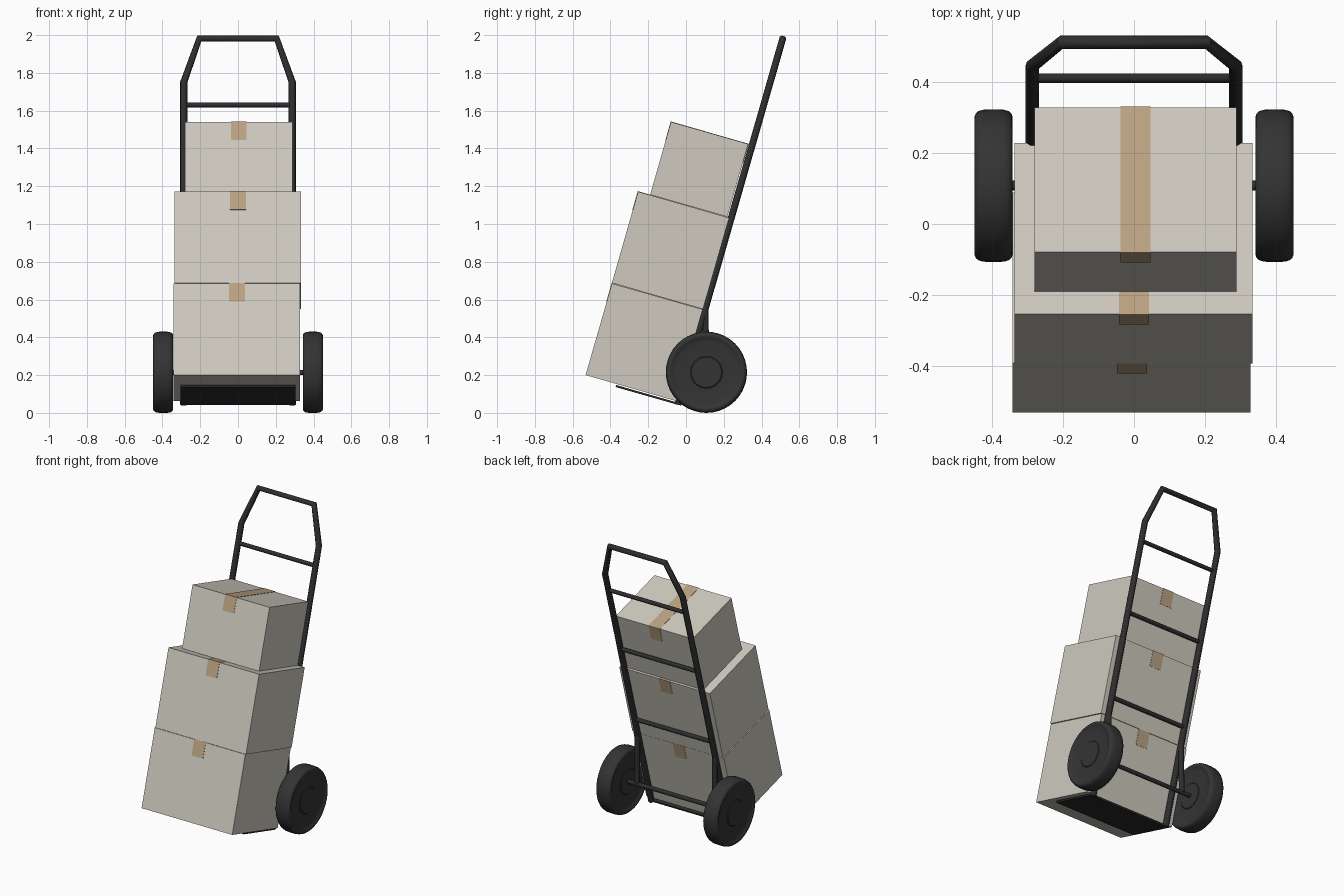
import bpy, bmesh, math
from mathutils import Matrix, Vector

if "Cube" in bpy.data.objects:
    bpy.data.objects.remove(bpy.data.objects["Cube"])

TILT = Matrix.Rotation(math.radians(-16), 4, 'X')   # whole truck leans back
FRAME_Y = -0.054                                    # plane of the tube frame
AXLE = Vector((0, 0.108, 0.215))


def material(name, rgb):
    m = bpy.data.materials.new(name)
    m.diffuse_color = (*rgb, 1)
    m.use_nodes = True
    m.node_tree.nodes["Principled BSDF"].inputs["Base Color"].default_value = m.diffuse_color
    return m


CARD = material("pale cardboard", (0.62, 0.59, 0.52))
TAPE = material("brown tape", (0.50, 0.37, 0.23))
METAL = material("black metal", (0.027, 0.027, 0.028))
RUBBER = material("dark rubber", (0.034, 0.034, 0.034))


def add_mesh(name, bm, mat, smooth=False):
    bmesh.ops.recalc_face_normals(bm, faces=bm.faces)
    me = bpy.data.meshes.new(name)
    bm.to_mesh(me)
    bm.free()
    me.materials.append(mat)
    ob = bpy.data.objects.new(name, me)
    bpy.context.collection.objects.link(ob)
    if smooth:
        bpy.ops.object.select_all(action='DESELECT')
        ob.select_set(True)
        bpy.context.view_layer.objects.active = ob
        bpy.ops.object.shade_smooth_by_angle(angle=math.radians(35))
    return ob


def block(name, lo, hi, mat):
    """Box between two corners in the leaning frame."""
    lo, hi = Vector(lo), Vector(hi)
    bm = bmesh.new()
    bmesh.ops.create_cube(bm, size=1, matrix=TILT @ Matrix.Translation((lo + hi) / 2)
                          @ Matrix.Diagonal((*(hi - lo), 1)))
    return add_mesh(name, bm, mat)


def tube(name, points, radius):
    """Round tube with mitred corners through world points."""
    cu = bpy.data.curves.new(name, 'CURVE')
    cu.dimensions = '3D'
    cu.bevel_depth = radius
    cu.bevel_resolution = 3
    cu.use_fill_caps = True
    sp = cu.splines.new('POLY')
    sp.points.add(len(points) - 1)
    for p, co in zip(sp.points, points):
        p.co = (*co, 1)
    sp.use_smooth = True
    cu.materials.append(METAL)
    ob = bpy.data.objects.new(name, cu)
    bpy.context.collection.objects.link(ob)
    bpy.ops.object.select_all(action='DESELECT')
    ob.select_set(True)
    bpy.context.view_layer.objects.active = ob
    bpy.ops.object.convert(target='MESH')
    bpy.ops.object.shade_smooth_by_angle(angle=math.radians(50))


def on_frame(x, z):
    return TILT @ Vector((x, FRAME_Y, z))


# Stacked boxes: name, x range, y range, z range, tape centre
BOXES = [
    ("bottom_box", (-0.342, 0.329), (-0.566, -0.066), (0.046, 0.551), -0.006),
    ("middle_box", (-0.337, 0.334), (-0.567, -0.065), (0.553, 1.056), 0.0),
    ("top_box", (-0.281, 0.289), (-0.501, -0.076), (1.058, 1.459), 0.004),
]
T = 0.002       # tape thickness
for name, (x0, x1), (y0, y1), (z0, z1), c in BOXES:
    block(name, (x0, y0, z0), (x1, y1, z1), CARD)
    a, b = c - 0.042, c + 0.042
    block(name + "_tape_top", (a, y0 - T, z1), (b, y1 + T, z1 + T), TAPE)
    block(name + "_tape_front", (a, y0 - T, z1 - 0.1), (b, y0, z1), TAPE)
    block(name + "_tape_back", (a, y1, z1 - 0.1), (b, y1 + T, z1), TAPE)

# Toe plate under the load
block("toe_plate", (-0.305, -0.396, 0.029), (0.305, -0.05, 0.04), METAL)

# Side rails and handle in one bent tube
half = [(0.287, 0.03), (0.287, 1.806), (0.205, 2.046)]
path = [on_frame(-x, z) for x, z in half] + [on_frame(x, z) for x, z in reversed(half)]
tube("rails_and_handle", path, 0.019)

# Rungs
for i, z in enumerate((0.67, 1.22, 1.681)):
    tube(f"rung_{i + 1}", [on_frame(-0.287, z), on_frame(0.287, z)], 0.0135)

# Axle and the braces that hold it
tube("axle", [AXLE + Vector((-0.36, 0, 0)), AXLE + Vector((0.36, 0, 0))], 0.014)
for side, s in (("left", -1), ("right", 1)):
    tube(side + "_axle_brace", [on_frame(s * 0.287, 0.56), AXLE + Vector((s * 0.287, 0, 0))], 0.017)

# Wheels: lathed half section, (distance from wheel middle plane, radius)
SIDE = [(0.046, 0.0), (0.046, 0.08), (0.042, 0.085), (0.042, 0.165), (0.046, 0.180),
        (0.051, 0.188), (0.053, 0.196), (0.050, 0.204), (0.043, 0.210), (0.030, 0.214),
        (0.015, 0.215)]
SECTION = SIDE + [(-d, r) for d, r in reversed(SIDE)]
for side, s in (("left", -1), ("right", 1)):
    bm = bmesh.new()
    vs = [bm.verts.new((d, 0, r)) for d, r in SECTION]
    es = [bm.edges.new(p) for p in zip(vs, vs[1:])]
    bmesh.ops.spin(bm, geom=vs + es, cent=(0, 0, 0), axis=(1, 0, 0),
                   angle=math.tau, steps=40, use_merge=True)
    bmesh.ops.remove_doubles(bm, verts=bm.verts, dist=1e-4)
    bmesh.ops.translate(bm, verts=bm.verts, vec=AXLE + Vector((s * 0.396, 0, 0)))
    add_mesh(side + "_wheel", bm, RUBBER, smooth=True)
